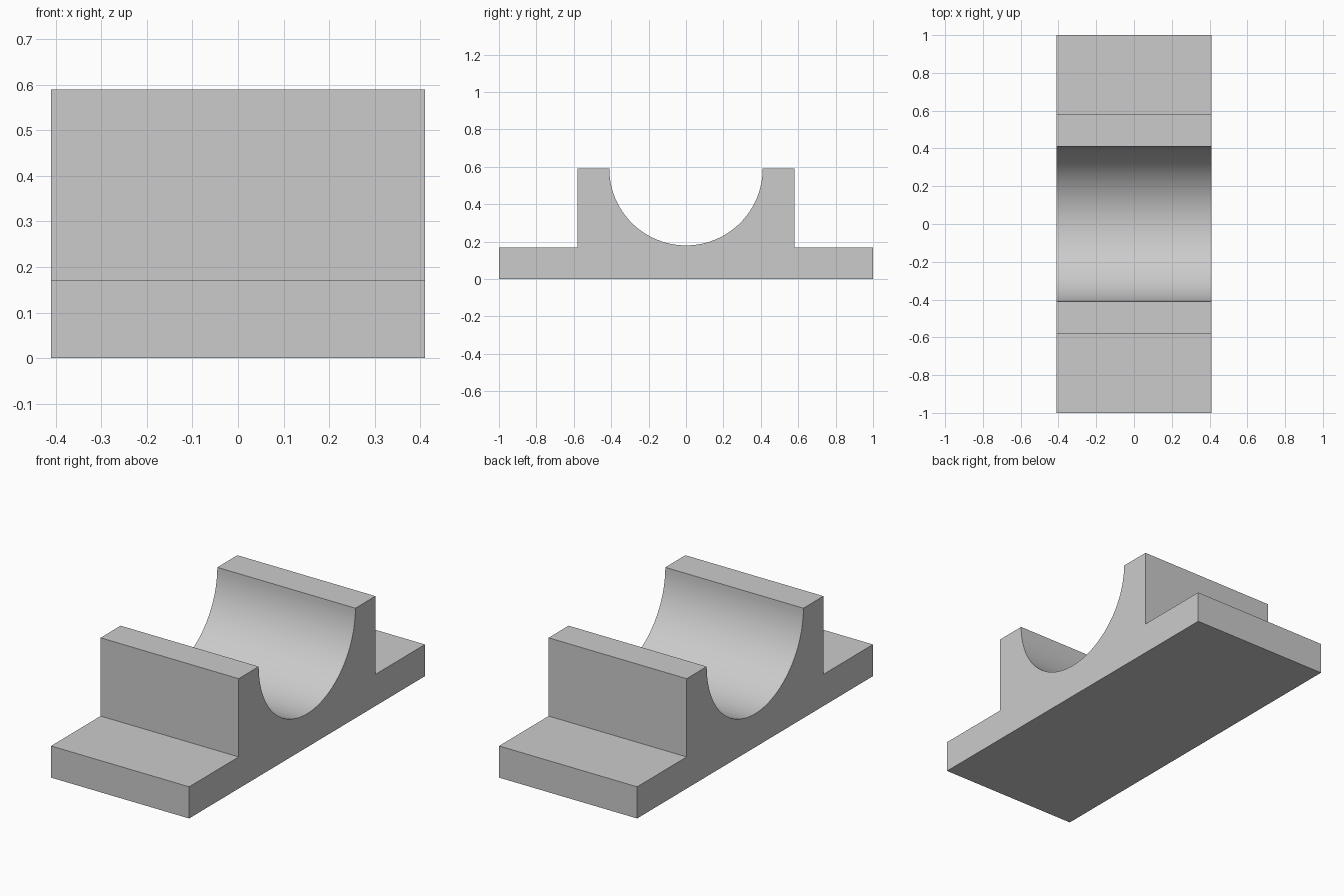
import bpy, bmesh, math

if "Cube" in bpy.data.objects:
    bpy.data.objects.remove(bpy.data.objects["Cube"])

HALF_W = 0.41      # half width along x
FOOT_Y, FOOT_Z = 1.0, 0.17
BLOCK_Y, TOP_Z = 0.58, 0.59
RADIUS, SEGMENTS = 0.41, 48

# Cross-section in the y-z plane: feet, block and half-round cradle
right = [(FOOT_Y, 0), (FOOT_Y, FOOT_Z), (BLOCK_Y, FOOT_Z), (BLOCK_Y, TOP_Z)]
cradle = [(RADIUS * math.cos(a), TOP_Z - RADIUS * math.sin(a))
          for a in (math.pi * i / SEGMENTS for i in range(SEGMENTS + 1))]
left = [(-y, z) for y, z in reversed(right)]
profile = right + cradle + left

# Extrude the section along x
bm = bmesh.new()
face = bm.faces.new([bm.verts.new((-HALF_W, y, z)) for y, z in profile])
ext = bmesh.ops.extrude_face_region(bm, geom=[face], use_keep_orig=True)
verts = [g for g in ext["geom"] if isinstance(g, bmesh.types.BMVert)]
bmesh.ops.translate(bm, verts=verts, vec=(2 * HALF_W, 0, 0))
bmesh.ops.recalc_face_normals(bm, faces=bm.faces)

mesh = bpy.data.meshes.new("bearing_cradle")
bm.to_mesh(mesh)
bm.free()
obj = bpy.data.objects.new("bearing_cradle", mesh)
bpy.context.collection.objects.link(obj)

# Smooth cradle, sharp edges elsewhere
bpy.context.view_layer.objects.active = obj
obj.select_set(True)
bpy.ops.object.shade_smooth_by_angle(angle=math.radians(30))
